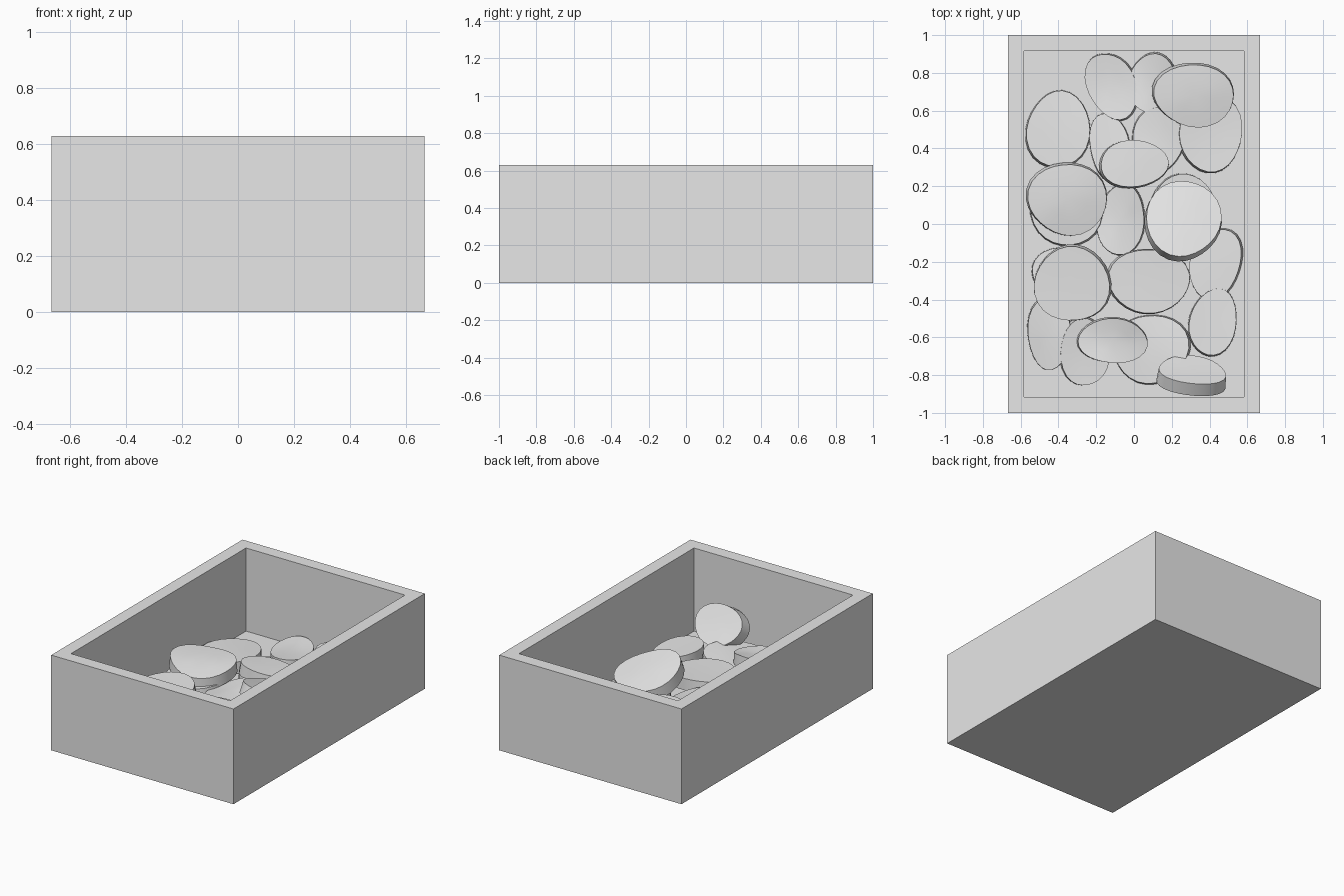
import bpy, bmesh, math, random
from mathutils import Matrix, Vector

random.seed(7)

default_cube = bpy.data.objects.get("Cube")
if default_cube:
    bpy.data.objects.remove(default_cube, do_unlink=True)

# Overall crate dimensions
HALF_X, HALF_Y, HEIGHT = 0.667, 1.0, 0.63
WALL, FLOOR = 0.085, 0.08
THICKNESS = 0.075
SEGMENTS = 26


def make_material(name, colour):
    material = bpy.data.materials.new(name)
    material.use_nodes = True
    material.diffuse_color = colour
    material.node_tree.nodes["Principled BSDF"].inputs["Base Color"].default_value = colour
    return material


grey = make_material("light_grey", (0.8, 0.8, 0.8, 1.0))


def finish(name, bm):
    """Turn a bmesh into a named, coloured object."""
    bmesh.ops.recalc_face_normals(bm, faces=bm.faces)
    mesh = bpy.data.meshes.new(name)
    bm.to_mesh(mesh)
    bm.free()
    mesh.materials.append(grey)
    obj = bpy.data.objects.new(name, mesh)
    bpy.context.collection.objects.link(obj)
    return obj


def board(name, centre, size):
    bm = bmesh.new()
    bmesh.ops.create_cube(bm, size=1.0)
    bmesh.ops.scale(bm, vec=Vector(size), verts=bm.verts)
    bmesh.ops.translate(bm, vec=Vector(centre), verts=bm.verts)
    return finish(name, bm)


def slice_piece(name, x, y, top, rx, ry, turn, tilt_x, tilt_y):
    """Irregular round slice with a flared rim and gently warped faces."""
    bm = bmesh.new()
    phase_a, phase_b = random.uniform(0, math.tau), random.uniform(0, math.tau)
    bend = random.uniform(-0.015, 0.015)

    def point(angle, reach, z):
        wobble = 1 + 0.035 * math.sin(2 * angle + phase_a) + 0.03 * math.sin(3 * angle + phase_b)
        warp = bend * reach * reach * math.cos(2 * angle + phase_b)
        return bm.verts.new((rx * reach * wobble * math.cos(angle),
                             ry * reach * wobble * math.sin(angle), z + warp))

    def ring(reach, z):
        return [point(math.tau * i / SEGMENTS, reach, z) for i in range(SEGMENTS)]

    # Rings run from the top centre over the rim to the underside
    rings = [ring(0.5, 0), ring(0.97, 0), ring(1.0, -THICKNESS), ring(0.5, -THICKNESS)]
    for upper, lower in zip(rings, rings[1:]):
        for i in range(SEGMENTS):
            j = (i + 1) % SEGMENTS
            bm.faces.new((upper[i], upper[j], lower[j], lower[i]))
    for end, z in ((rings[0], 0), (rings[-1], -THICKNESS)):
        hub = bm.verts.new((0, 0, z))
        for i in range(SEGMENTS):
            bm.faces.new((hub, end[i], end[(i + 1) % SEGMENTS]))

    placement = (Matrix.Translation((x, y, top))
                 @ Matrix.Rotation(math.radians(tilt_x), 4, "X")
                 @ Matrix.Rotation(math.radians(tilt_y), 4, "Y")
                 @ Matrix.Rotation(math.radians(turn), 4, "Z"))
    bmesh.ops.transform(bm, matrix=placement, verts=bm.verts)
    return finish(name, bm)


# Crate: long side boards, end boards fitted between them, and the floor panel
inner_x, inner_y = HALF_X - WALL, HALF_Y - WALL
for side, sign in (("left", 1), ("right", -1)):
    board(side + "_wall", (sign * (HALF_X - WALL / 2), 0, HEIGHT / 2),
          (WALL, 2 * HALF_Y, HEIGHT))
for end, sign in (("back", 1), ("front", -1)):
    board(end + "_wall", (0, sign * (HALF_Y - WALL / 2), HEIGHT / 2),
          (2 * inner_x, WALL, HEIGHT))
board("floor_panel", (0, 0, FLOOR / 2), (2 * inner_x, 2 * inner_y, FLOOR))

# Lower layer of slices: x, y, radius x, radius y, turn
lower_layer = [
    (-.40, .50, .17, .21, 0), (-.12, .73, .13, .19, 20), (.10, .74, .13, .17, 0),
    (.41, .48, .17, .21, 0), (-.13, .41, .11, .18, 10), (.13, .45, .14, .18, 0),
    (-.36, .10, .20, .22, 0), (-.07, .02, .13, .19, -10), (.26, .10, .17, .17, 0),
    (.43, -.21, .14, .19, -20), (.42, -.52, .13, .18, -15), (-.45, -.58, .12, .19, 0),
    (-.26, -.68, .13, .19, 0), (.09, -.66, .20, .19, 0), (-.38, -.25, .17, .13, 0),
]
for number, (x, y, rx, ry, turn) in enumerate(lower_layer, 1):
    slice_piece(f"lower_slice_{number}", x, y, random.uniform(.155, .17), rx, ry, turn,
                random.uniform(-4, 4), random.uniform(-4, 4))

# Upper layer of slices: x, y, top height, radius x, radius y, tilt x, tilt y
upper_layer = [
    (.32, .68, .24, .22, .17, 5, 3), (0, .32, .23, .19, .125, -4, 4),
    (-.35, .13, .25, .21, .2, 4, 3), (.26, .03, .27, .2, .22, -16, 4),
    (-.33, -.32, .25, .2, .21, 4, -4), (.08, -.30, .19, .215, .18, 0, 4),
    (-.11, -.62, .225, .185, .125, 3, 3),
]
for number, (x, y, top, rx, ry, tilt_x, tilt_y) in enumerate(upper_layer, 1):
    slice_piece(f"upper_slice_{number}", x, y, top, rx, ry, 0, tilt_x, tilt_y)

# One slice leaning up against the front wall
slice_piece("leaning_slice", .31, -.775, .25, .19, .13, 0, -55, 6)

# Smooth the slices while keeping their rims sharp
bpy.ops.object.select_all(action="DESELECT")
for obj in bpy.context.collection.objects:
    if "slice" in obj.name:
        obj.select_set(True)
        bpy.context.view_layer.objects.active = obj
bpy.ops.object.shade_smooth_by_angle(angle=math.radians(35))
